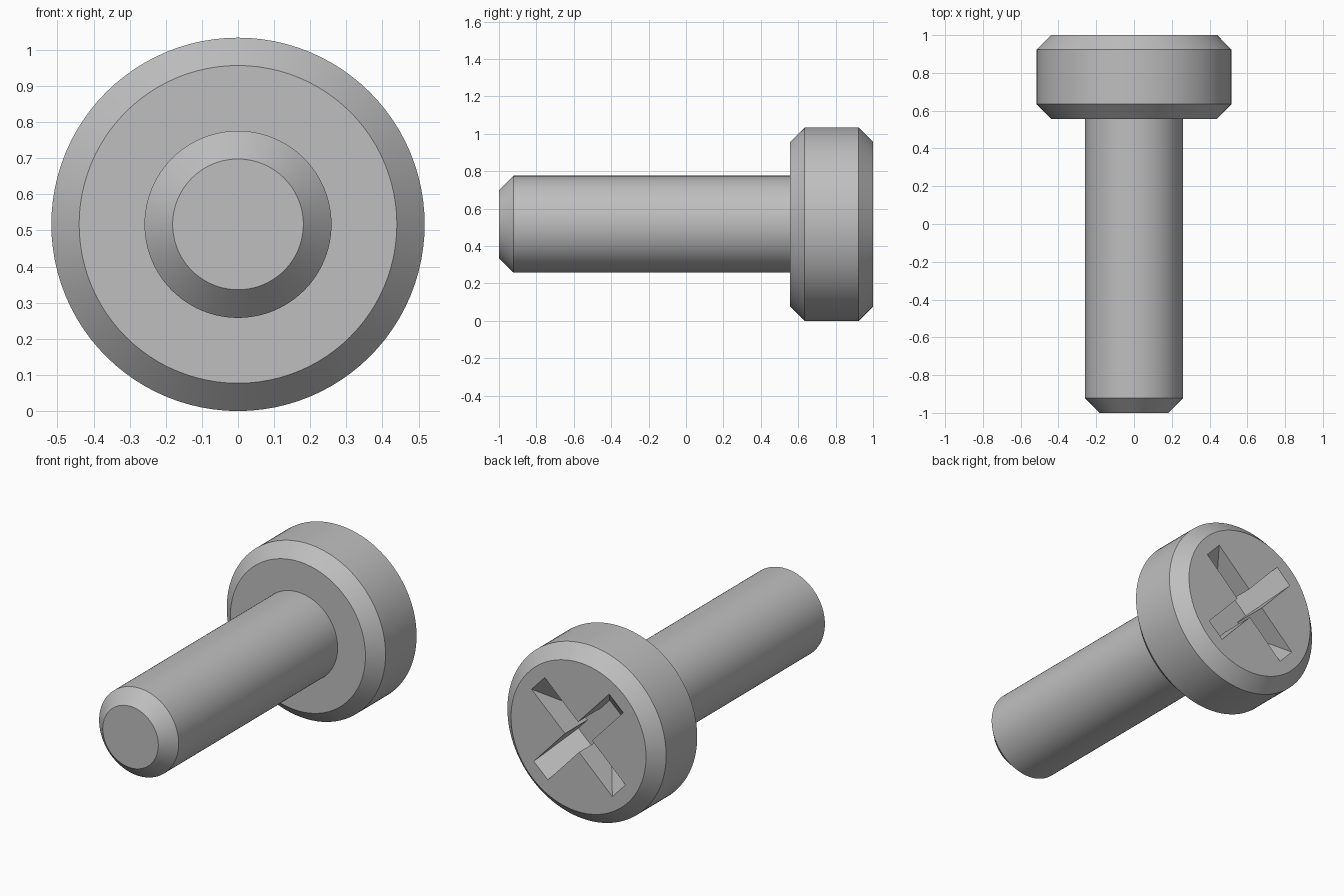
import bpy
import bmesh
from math import cos, sin, pi, radians
from mathutils import Vector

SEGMENTS = 96
AXIS_Z = 0.517

if "Cube" in bpy.data.objects:
    bpy.data.objects.remove(bpy.data.objects["Cube"], do_unlink=True)

steel = bpy.data.materials.new("grey_steel")
steel.use_nodes = True
colour = (0.52, 0.52, 0.52, 1)
steel.diffuse_color = colour
steel.node_tree.nodes["Principled BSDF"].inputs["Base Color"].default_value = colour


def finish(bm, name):
    bmesh.ops.recalc_face_normals(bm, faces=bm.faces[:])
    mesh = bpy.data.meshes.new(name)
    bm.to_mesh(mesh)
    bm.free()
    mesh.materials.append(steel)
    obj = bpy.data.objects.new(name, mesh)
    bpy.context.collection.objects.link(obj)
    return obj


def select_only(obj):
    bpy.ops.object.select_all(action="DESELECT")
    obj.select_set(True)
    bpy.context.view_layer.objects.active = obj


def turned_part(name, profile):
    """Closed solid turned about the long axis from (radius, y) points."""
    bm = bmesh.new()
    rings = []
    for radius, y in profile:
        angles = [2 * pi * i / SEGMENTS for i in range(SEGMENTS)]
        rings.append([bm.verts.new((radius * cos(a), y, AXIS_Z + radius * sin(a)))
                      for a in angles])
    for low, high in zip(rings, rings[1:]):
        for i in range(SEGMENTS):
            j = (i + 1) % SEGMENTS
            bm.faces.new((low[i], low[j], high[j], high[i]))
    bm.faces.new(rings[0])
    bm.faces.new(rings[-1])
    return finish(bm, name)


def slot_cutter(angle, half_width=0.0625, length=0.36, depth=0.21, rise=0.03):
    """Bar with ends sloping in at 45 degrees towards the slot floor."""
    along = Vector((cos(angle), 0, sin(angle)))
    across = Vector((-sin(angle), 0, cos(angle)))
    bm = bmesh.new()
    for offset in (rise, -depth):
        for u in (-1, 1):
            for v in (-1, 1):
                bm.verts.new(Vector((0, 1 + offset, AXIS_Z))
                             + along * u * (length + offset) + across * v * half_width)
    bmesh.ops.convex_hull(bm, input=bm.verts[:])
    cutter = finish(bm, "slot_cutter")
    cutter.hide_render = True
    return cutter


# Chamfered shank and head
shank = turned_part("shank", [(0.181, -1), (0.259, -0.922), (0.259, 0.6)])
head = turned_part("head", [(0.44, 0.557), (0.517, 0.634), (0.517, 0.923), (0.44, 1)])

# Cross recess in the back of the head
for angle in (radians(43), radians(133)):
    cutter = slot_cutter(angle)
    select_only(head)
    cut = head.modifiers.new("slot", "BOOLEAN")
    cut.operation = "DIFFERENCE"
    cut.solver = "EXACT"
    cut.object = cutter
    bpy.ops.object.modifier_apply(modifier=cut.name)
    bpy.data.objects.remove(cutter, do_unlink=True)

# Smooth round sides with crisp chamfer edges
for part in (shank, head):
    select_only(part)
    bpy.ops.object.shade_smooth_by_angle(angle=radians(30))
